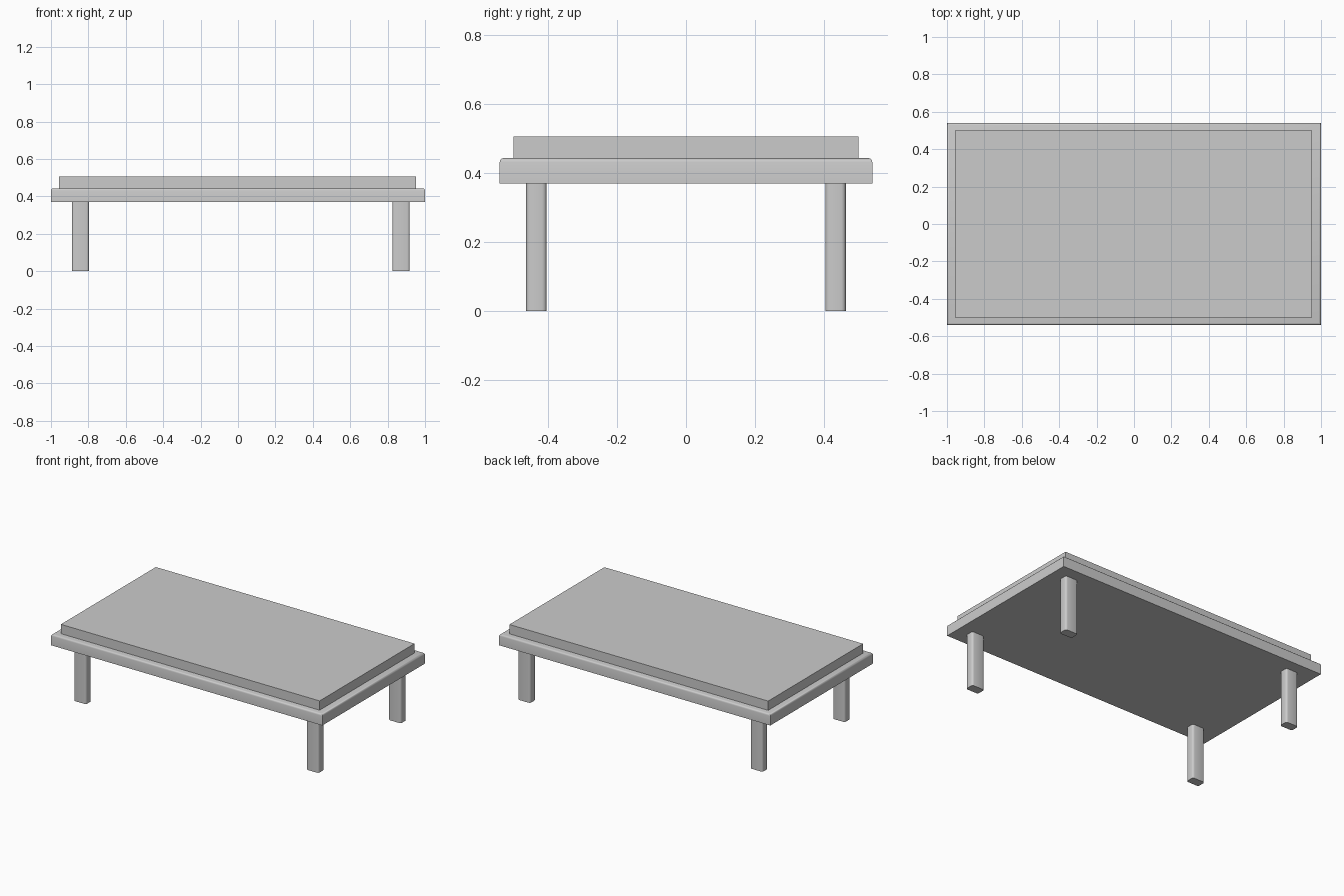
import bpy, bmesh

if "Cube" in bpy.data.objects:
    bpy.data.objects.remove(bpy.data.objects["Cube"])


def box(name, x0, x1, y0, y1, z0, z1, pick=None, radius=0.0, segments=3):
    """Box from its limits; edges accepted by pick(edge) are rounded."""
    bm = bmesh.new()
    bmesh.ops.create_cube(bm, size=1)
    for v in bm.verts:
        v.co.x = x1 if v.co.x > 0 else x0
        v.co.y = y1 if v.co.y > 0 else y0
        v.co.z = z1 if v.co.z > 0 else z0
    if pick:
        edges = [e for e in bm.edges if pick(e)]
        bmesh.ops.bevel(bm, geom=edges, offset=radius, segments=segments,
                        profile=0.5, affect='EDGES')
    mesh = bpy.data.meshes.new(name)
    bm.to_mesh(mesh)
    bm.free()
    obj = bpy.data.objects.new(name, mesh)
    bpy.context.collection.objects.link(obj)
    if pick:
        bpy.ops.object.select_all(action='DESELECT')
        bpy.context.view_layer.objects.active = obj
        obj.select_set(True)
        bpy.ops.object.shade_smooth_by_angle(angle=0.6)
    return obj


SLAB_Z0, SLAB_Z1, TOP_Z = 0.369, 0.443, 0.505


def is_vertical(e):
    return abs(e.verts[0].co.z - e.verts[1].co.z) > 0.01


def is_top(e):
    return all(v.co.z > SLAB_Z1 - 0.001 for v in e.verts)


# Main slab, rounded only along its upper rim
box("base_slab", -1, 1, -0.54, 0.54, SLAB_Z0, SLAB_Z1, is_top, 0.012)

# Sharp-edged upper panel, set in from the rim
box("upper_panel", -0.956, 0.952, -0.50, 0.50, SLAB_Z1, TOP_Z)

# Four legs with rounded vertical corners
for side, x0, x1 in (("left", -0.888, -0.797), ("right", 0.826, 0.918)):
    for end, y0, y1 in (("front", -0.463, -0.404), ("back", 0.404, 0.463)):
        box(f"{end}_{side}_leg", x0, x1, y0, y1, 0, SLAB_Z0,
            is_vertical, 0.013)
